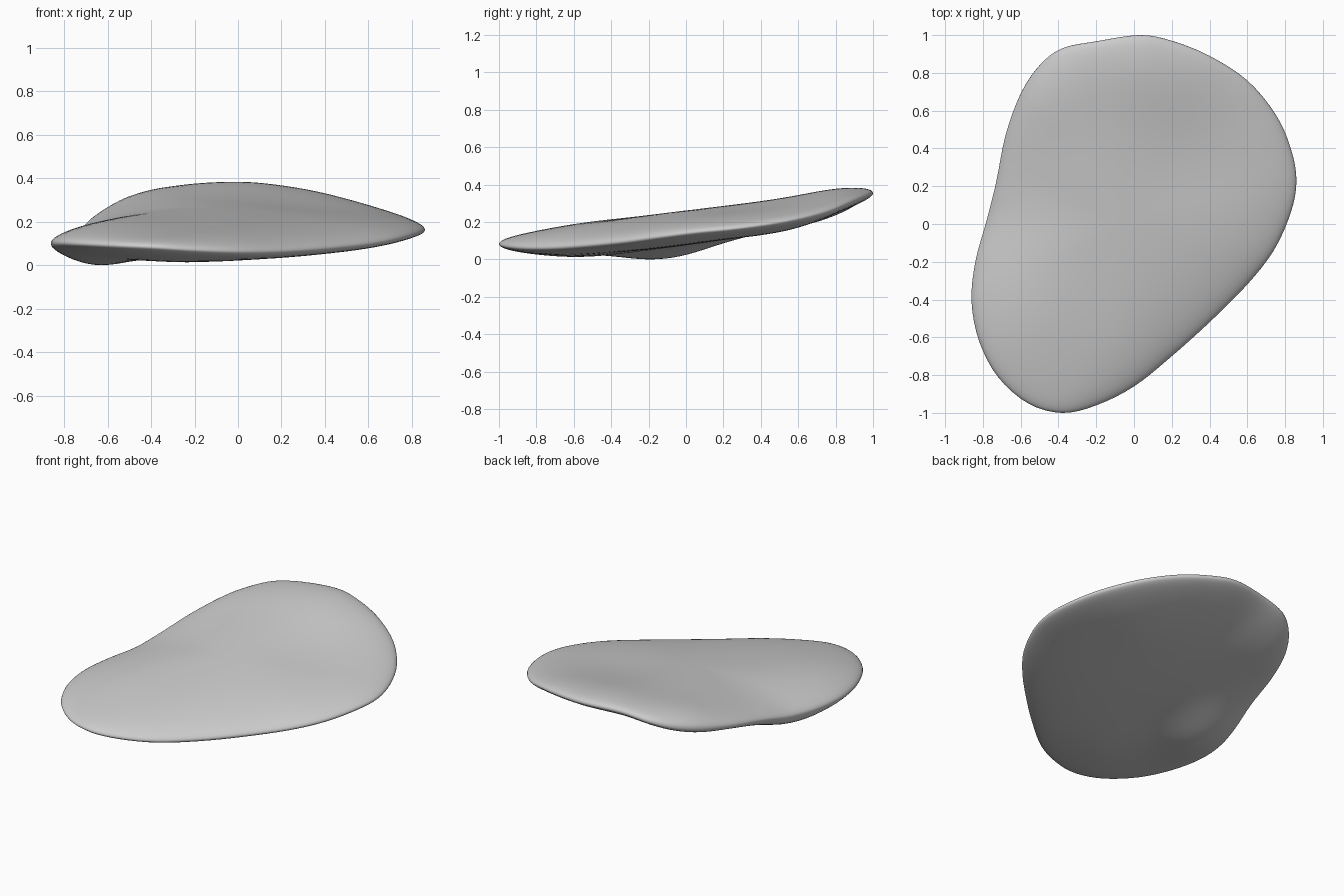
import bpy, bmesh, math

if "Cube" in bpy.data.objects:
    bpy.data.objects.remove(bpy.data.objects["Cube"])

# Rim of the slab: x, y, z, anticlockwise from above
RIM = [
    (0.03, 1.0, .35), (-.2, .967, .345), (-.38, .93, .315), (-.5, .84, .275),
    (-.6, .69, .235), (-.68, .47, .195), (-.73, .22, .15), (-.78, .02, .11),
    (-.84, -.2, .10), (-.86, -.41, .10), (-.82, -.62, .10), (-.72, -.81, .095),
    (-.56, -.95, .088), (-.38, -1.0, .08), (-.2, -.96, .068), (0, -.86, .06),
    (.2, -.7, .062), (.4, -.52, .075), (.6, -.32, .095), (.74, -.14, .12),
    (.83, .06, .145), (.86, .23, .16), (.83, .4, .18), (.75, .58, .21),
    (.6, .76, .255), (.4, .89, .305), (.2, .97, .335),
]
CX, CY = -.08, 0
SLOPE = .14                  # overall tilt, rising to the back
HALF = {1: .102, -1: .085}   # thickness above and below the rim surface
RINGS, STEPS, WAVES = 22, 4, 7


def catmull(a, b, c, d, u):
    return tuple(.5 * (2 * q + (r - p) * u + (2 * p - 5 * q + 4 * r - s) * u * u
                       + (3 * q - p - 3 * r + s) * u ** 3)
                 for p, q, r, s in zip(a, b, c, d))


def bump(x, y, cx, cy, rx, ry):
    return math.exp(-((x - cx) / rx) ** 2 - ((y - cy) / ry) ** 2)


# Smooth closed rim
n = len(RIM)
loop = [catmull(RIM[i - 1], RIM[i], RIM[(i + 1) % n], RIM[(i + 2) % n], k / STEPS)
        for i in range(n) for k in range(STEPS)]
m = len(loop)

# Waviness of the rim as a few harmonics, which fade towards the middle
angle = [math.atan2(p[1] - CY, p[0] - CX) for p in loop]
rest = [p[2] - SLOPE * p[1] for p in loop]
weight = [((angle[(i + 1) % m] - angle[i - 1]) % (2 * math.pi)) / 2 for i in range(m)]
cosines = [sum(w * r * math.cos(k * a) for w, r, a in zip(weight, rest, angle)) / math.pi
           for k in range(WAVES)]
sines = [sum(w * r * math.sin(k * a) for w, r, a in zip(weight, rest, angle)) / math.pi
         for k in range(WAVES)]
cosines[0] /= 2


def waves(t, a):
    return sum(t ** k * (cosines[k] * math.cos(k * a) + sines[k] * math.sin(k * a))
               for k in range(WAVES))


def point(j, a, side):
    t, fade = math.sin(a), max(0, math.cos(a))
    x = CX + t * (loop[j][0] - CX)
    y = CY + t * (loop[j][1] - CY)
    z = SLOPE * y + waves(t, angle[j]) + t ** 8 * (rest[j] - waves(1, angle[j]))
    z += side * HALF[side] * fade
    blunt = fade ** .6
    z += side * .025 * blunt * bump(x, y, -.55, .72, .22, .25)  # blunt back-left corner
    if side > 0:
        z += .02 * fade * bump(x, y, -.6, -.55, .3, .35)        # front-left shoulder
        z += .022 * blunt * bump(x, y, 0, .85, .5, .25)         # back lip
        z -= .025 * fade * bump(x, y, .35, .35, .35, .35)       # shallow hollow
    else:
        z -= .088 * blunt * bump(x, y, -.68, -.12, .24, .34)    # low foot underneath
        z -= .02 * fade * bump(x, y, -.2, -.6, .45, .3)         # front belly
        z -= .03 * fade * bump(x, y, .45, .6, .3, .3)           # back-right belly
    return (x, y, z)


# Rings from the top pole over the rim to the bottom pole
bm = bmesh.new()
top = bm.verts.new(point(0, 0, 1))
bottom = bm.verts.new(point(0, 0, -1))
rings = []
for i in range(1, 2 * RINGS):
    side = 1 if i <= RINGS else -1
    a = math.pi / 2 * (i if i <= RINGS else 2 * RINGS - i) / RINGS
    rings.append([bm.verts.new(point(j, a, side)) for j in range(m)])
for j in range(m):
    k = (j + 1) % m
    bm.faces.new((top, rings[0][j], rings[0][k]))
    bm.faces.new((bottom, rings[-1][k], rings[-1][j]))
    for r, s in zip(rings, rings[1:]):
        bm.faces.new((r[j], s[j], s[k], r[k]))

# Stand on the ground
low = min(v.co.z for v in bm.verts)
for v in bm.verts:
    v.co.z -= low
for f in bm.faces:
    f.smooth = True
bmesh.ops.recalc_face_normals(bm, faces=bm.faces)

mesh = bpy.data.meshes.new("stone_slab")
bm.to_mesh(mesh)
bm.free()
bpy.context.collection.objects.link(bpy.data.objects.new("stone_slab", mesh))
